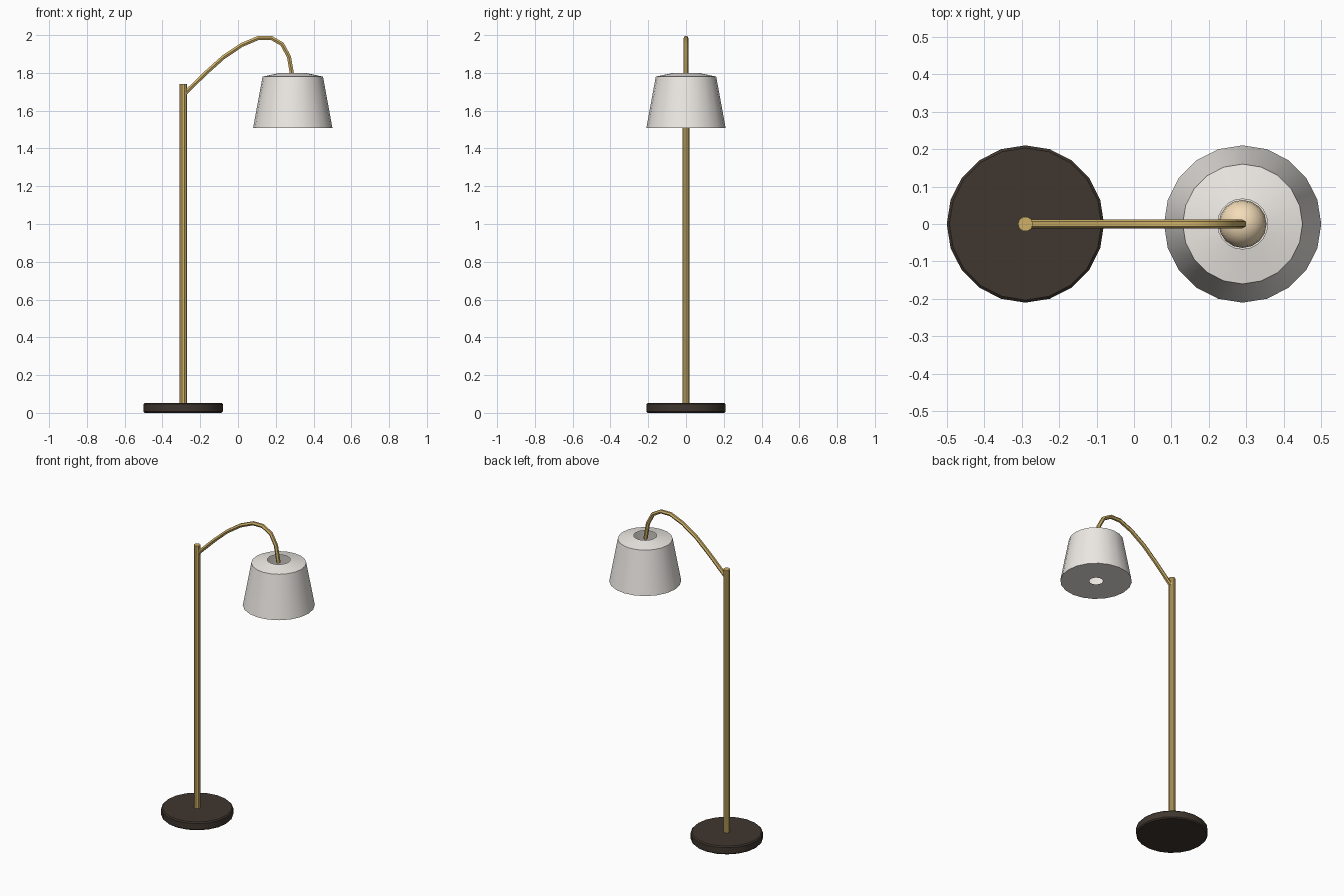
import bpy, math
from math import sin, cos, pi, radians

if "Cube" in bpy.data.objects:
    bpy.data.objects.remove(bpy.data.objects["Cube"])


def material(name, rgb):
    m = bpy.data.materials.new(name)
    m.diffuse_color = (*rgb, 1)
    m.use_nodes = True
    m.node_tree.nodes["Principled BSDF"].inputs["Base Color"].default_value = m.diffuse_color
    return m


dark = material("dark_bronze", (0.05, 0.037, 0.028))
brass = material("brass", (0.62, 0.44, 0.14))
linen = material("linen", (0.85, 0.82, 0.78))
warm = material("warm_glass", (0.9, 0.72, 0.48))


def finish(ob, name, mat, angle=35):
    ob.name = ob.data.name = name
    ob.data.materials.append(mat)
    bpy.ops.object.select_all(action='DESELECT')
    ob.select_set(True)
    bpy.context.view_layer.objects.active = ob
    bpy.ops.object.shade_smooth_by_angle(angle=radians(angle))


def lathe(name, profile, x, sides, mat, capped):
    """Revolve (radius, z) points, listed bottom to top along the outside."""
    verts = [(x + r * cos(2 * pi * i / sides), r * sin(2 * pi * i / sides), z)
             for r, z in profile for i in range(sides)]
    faces = []
    for k in range(len(profile) - 1):
        for i in range(sides):
            j = (i + 1) % sides
            faces.append((k * sides + i, k * sides + j,
                          (k + 1) * sides + j, (k + 1) * sides + i))
    if capped:
        faces.append(tuple(reversed(range(sides))))
        faces.append(tuple(range(len(verts) - sides, len(verts))))
    me = bpy.data.meshes.new(name)
    me.from_pydata(verts, [], faces)
    ob = bpy.data.objects.new(name, me)
    bpy.context.collection.objects.link(ob)
    finish(ob, name, mat)


POLE_X, SHADE_X = -0.29, 0.29

# weighted base disc with softened rims
lathe("base", [(0.203, 0), (0.21, 0.007), (0.21, 0.046), (0.203, 0.053)],
      POLE_X, 20, dark, True)

# upright pole
lathe("pole", [(0.02, 0.05), (0.02, 1.74)], POLE_X, 10, brass, True)

# lampshade: bottom with small hole, tapered wall, sloping open top
lathe("shade", [(0.04, 1.508), (0.21, 1.508), (0.16, 1.78), (0.067, 1.80)],
      SHADE_X, 20, linen, False)

# curved arm, a six-sided tube along a path
path = [(-0.285, 1.688), (-0.17, 1.80), (-0.077, 1.883), (0.02, 1.948),
        (0.108, 1.985), (0.177, 1.985), (0.234, 1.952), (0.27, 1.885),
        (0.288, 1.78)]
curve = bpy.data.curves.new("arm", 'CURVE')
curve.dimensions = '3D'
curve.bevel_depth = 0.0125
curve.bevel_resolution = 1
curve.use_fill_caps = True
spline = curve.splines.new('POLY')
spline.points.add(len(path) - 1)
for p, (x, z) in zip(spline.points, path):
    p.co = (x, 0, z, 1)
arm = bpy.data.objects.new("arm", curve)
bpy.context.collection.objects.link(arm)
bpy.context.view_layer.objects.active = arm
arm.select_set(True)
bpy.ops.object.convert(target='MESH')
finish(bpy.context.object, "arm", brass)

# bulb inside the shade
bpy.ops.mesh.primitive_uv_sphere_add(segments=16, ring_count=10, radius=0.064,
                                     location=(SHADE_X, 0, 1.61))
finish(bpy.context.object, "bulb", warm)
